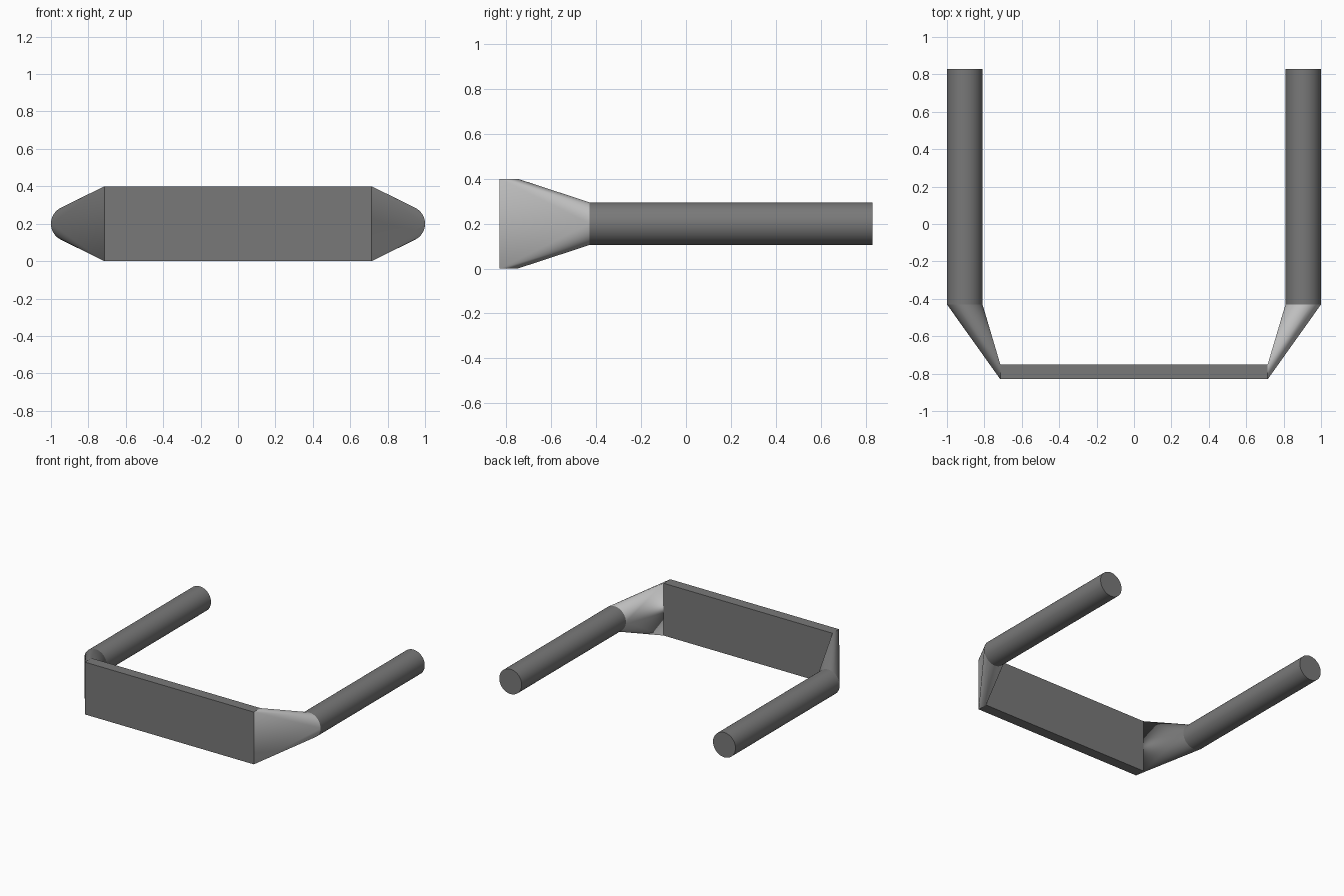
import bpy, bmesh, math

cube = bpy.data.objects.get("Cube")
if cube:
    bpy.data.objects.remove(cube, do_unlink=True)


def material(name, value):
    m = bpy.data.materials.new(name)
    m.use_nodes = True
    col = (value, value, value, 1)
    m.diffuse_color = col
    m.node_tree.nodes["Principled BSDF"].inputs["Base Color"].default_value = col
    return m


DARK = material("dark grey", 0.19)
LIGHT = material("light grey", 0.52)

# Shared dimensions
BAR_X, BAR_FRONT, BAR_BACK, HEIGHT = 0.715, -0.83, -0.75, 0.4
TUBE_X, TUBE_Z, RADIUS = 0.905, 0.2, 0.095
TUBE_START, TUBE_END = -0.43, 0.83
SIDES = 64


def finish(obj, name, mat, smooth=True):
    obj.name = name
    obj.data.materials.append(mat)
    if smooth:
        bpy.ops.object.select_all(action='DESELECT')
        obj.select_set(True)
        bpy.context.view_layer.objects.active = obj
        bpy.ops.object.shade_smooth_by_angle(angle=math.radians(30))


def tube(name, side):
    """Straight round arm running front to back."""
    bpy.ops.mesh.primitive_cylinder_add(
        vertices=SIDES, radius=RADIUS, depth=TUBE_END - TUBE_START,
        location=(side * TUBE_X, (TUBE_START + TUBE_END) / 2, TUBE_Z),
        rotation=(math.pi / 2, 0, 0))
    finish(bpy.context.object, name, DARK)


def transition(name, side, mat):
    """Square-to-round piece joining the bar end to the tube."""
    bm = bmesh.new()
    for y in (BAR_FRONT, BAR_BACK):
        for z in (0, HEIGHT):
            bm.verts.new((side * BAR_X, y, z))
    for i in range(SIDES):
        a = 2 * math.pi * i / SIDES
        bm.verts.new((side * (TUBE_X + RADIUS * math.cos(a)), TUBE_START,
                      TUBE_Z + RADIUS * math.sin(a)))
    bmesh.ops.convex_hull(bm, input=bm.verts)
    # Open the two ends that meet the bar and the tube
    ends = [f for f in bm.faces
            if all(abs(v.co.y - TUBE_START) < 1e-4 for v in f.verts)
            or all(abs(abs(v.co.x) - BAR_X) < 1e-4 for v in f.verts)]
    bmesh.ops.delete(bm, geom=ends, context='FACES_ONLY')
    bmesh.ops.recalc_face_normals(bm, faces=bm.faces)
    mesh = bpy.data.meshes.new(name)
    bm.to_mesh(mesh)
    bm.free()
    obj = bpy.data.objects.new(name, mesh)
    bpy.context.collection.objects.link(obj)
    finish(obj, name, mat)


# Flat front bar
bpy.ops.mesh.primitive_cube_add(
    size=1, location=(0, (BAR_FRONT + BAR_BACK) / 2, HEIGHT / 2))
bar = bpy.context.object
bar.scale = (2 * BAR_X, BAR_BACK - BAR_FRONT, HEIGHT)
finish(bar, "front_bar", DARK, smooth=False)

# Side arms and their transitions
for label, side, mat in (("left", 1, LIGHT), ("right", -1, DARK)):
    tube(label + "_tube", side)
    transition(label + "_transition", side, mat)
